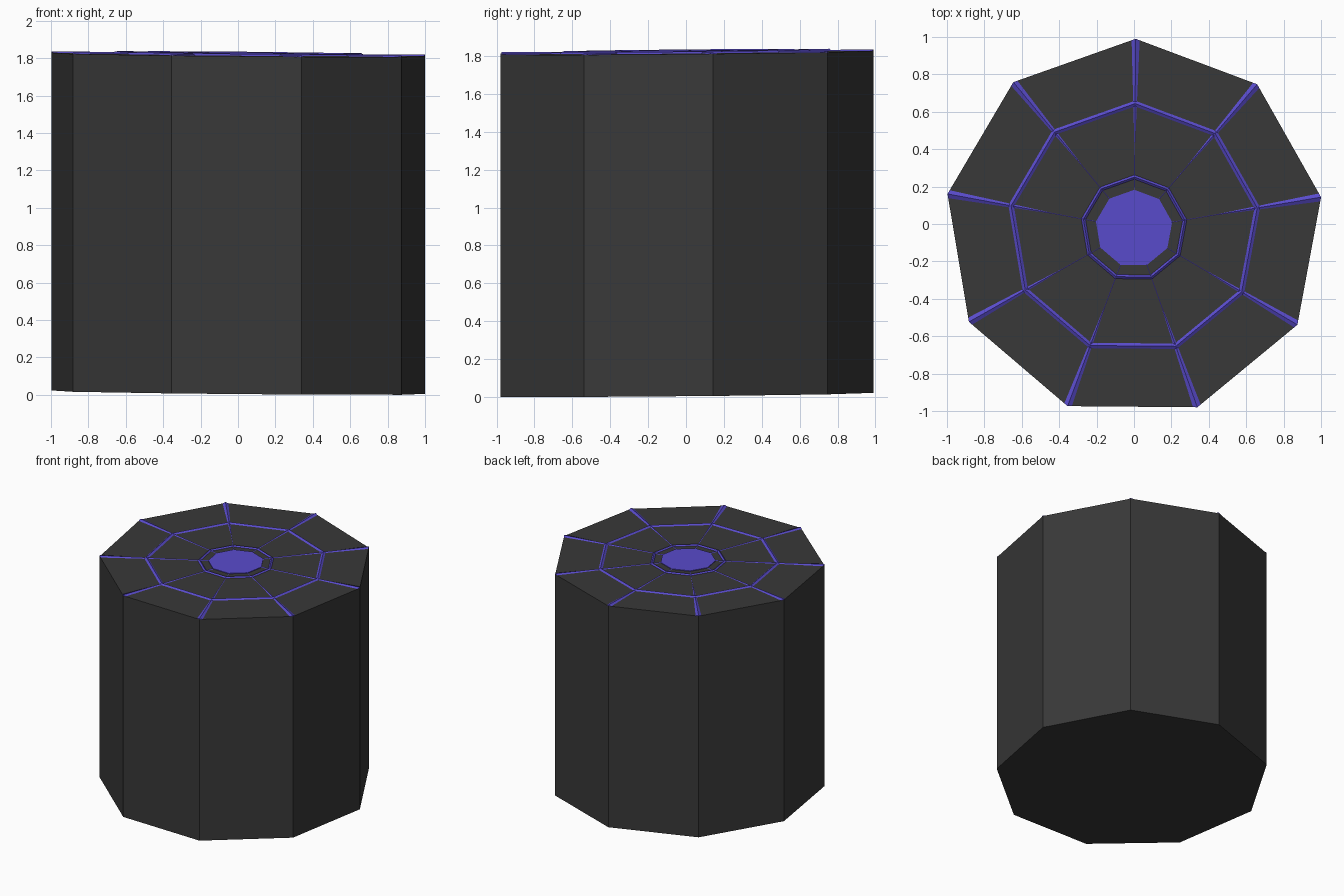
import bpy, bmesh
from math import cos, sin, radians
from mathutils import Vector

if "Cube" in bpy.data.objects:
    bpy.data.objects.remove(bpy.data.objects["Cube"])

N, R, CY = 9, 1.014, -0.024
H = 1.806
ANGLES = [radians(89.5 + 360 / N * k) for k in range(N)]


def material(name, rgb):
    m = bpy.data.materials.new(name)
    m.diffuse_color = (*rgb, 1)
    m.use_nodes = True
    m.node_tree.nodes["Principled BSDF"].inputs["Base Color"].default_value = m.diffuse_color
    return m


DARK = material("charcoal", (0.04, 0.04, 0.04))
VIOLET = material("violet", (0.1, 0.07, 0.6))


def add_object(name, verts, faces, mat):
    # The whole model leans slightly, so every part gets the same shear
    pts = [(x, y + CY, z + 0.0125 - 0.009 * x + 0.009 * y) for x, y, z in verts]
    mesh = bpy.data.meshes.new(name)
    mesh.from_pydata(pts, [], faces)
    bm = bmesh.new()
    bm.from_mesh(mesh)
    bmesh.ops.recalc_face_normals(bm, faces=bm.faces)
    bm.to_mesh(mesh)
    bm.free()
    mesh.materials.append(mat)
    ob = bpy.data.objects.new(name, mesh)
    bpy.context.collection.objects.link(ob)
    return ob


def loop(r, z):
    return [(r * cos(a), r * sin(a), z) for a in ANGLES]


def prism(name, r, z0, z1, mat):
    faces = [tuple(range(N)), tuple(range(N, 2 * N))]
    faces += [(i, (i + 1) % N, N + (i + 1) % N, N + i) for i in range(N)]
    add_object(name, loop(r, z0) + loop(r, z1), faces, mat)


def ring(name, r, half, height):
    # Triangular ridge swept round the nine corners
    profile = [(r - half, H - 0.003), (r, H + height), (r + half, H - 0.003)]
    verts = [v for pr, pz in profile for v in loop(pr, pz)]
    faces = []
    for p in range(3):
        q = (p + 1) % 3
        for i in range(N):
            j = (i + 1) % N
            faces.append((p * N + i, p * N + j, q * N + j, q * N + i))
    add_object(name, verts, faces, VIOLET)


def strand(name, angle, r0, r1, w0, w1):
    # Low tapered ridge, pointed at the outer corner of the body
    d = Vector((cos(angle), sin(angle), 0))
    s = Vector((-sin(angle), cos(angle), 0))
    low, high = Vector((0, 0, H - 0.003)), Vector((0, 0, H + 0.007))
    back = r1 - w1 * 0.37
    verts = [d * r0 + s * w0 + low, d * r0 - s * w0 + low, d * r0 + high,
             d * back + s * w1 + low, d * back - s * w1 + low,
             d * r1 + high, d * r1 + low]
    faces = [(0, 1, 2), (0, 2, 5, 3), (1, 4, 5, 2),
             (3, 5, 6), (4, 6, 5), (0, 3, 6, 4, 1)]
    add_object(name, verts, faces, VIOLET)


# Nine-sided drum
prism("drum_body", R, 0, H, DARK)

# Centre plate
prism("centre_plate", 0.207, H - 0.004, H + 0.005, VIOLET)

# Web rings and radial strands
ring("outer_web_ring", 0.668, 0.02, 0.010)
ring("inner_web_ring", 0.275, 0.015, 0.010)
for k, a in enumerate(ANGLES):
    strand(f"web_strand_{k + 1}", a, 0.2, R, 0.003, 0.031)
